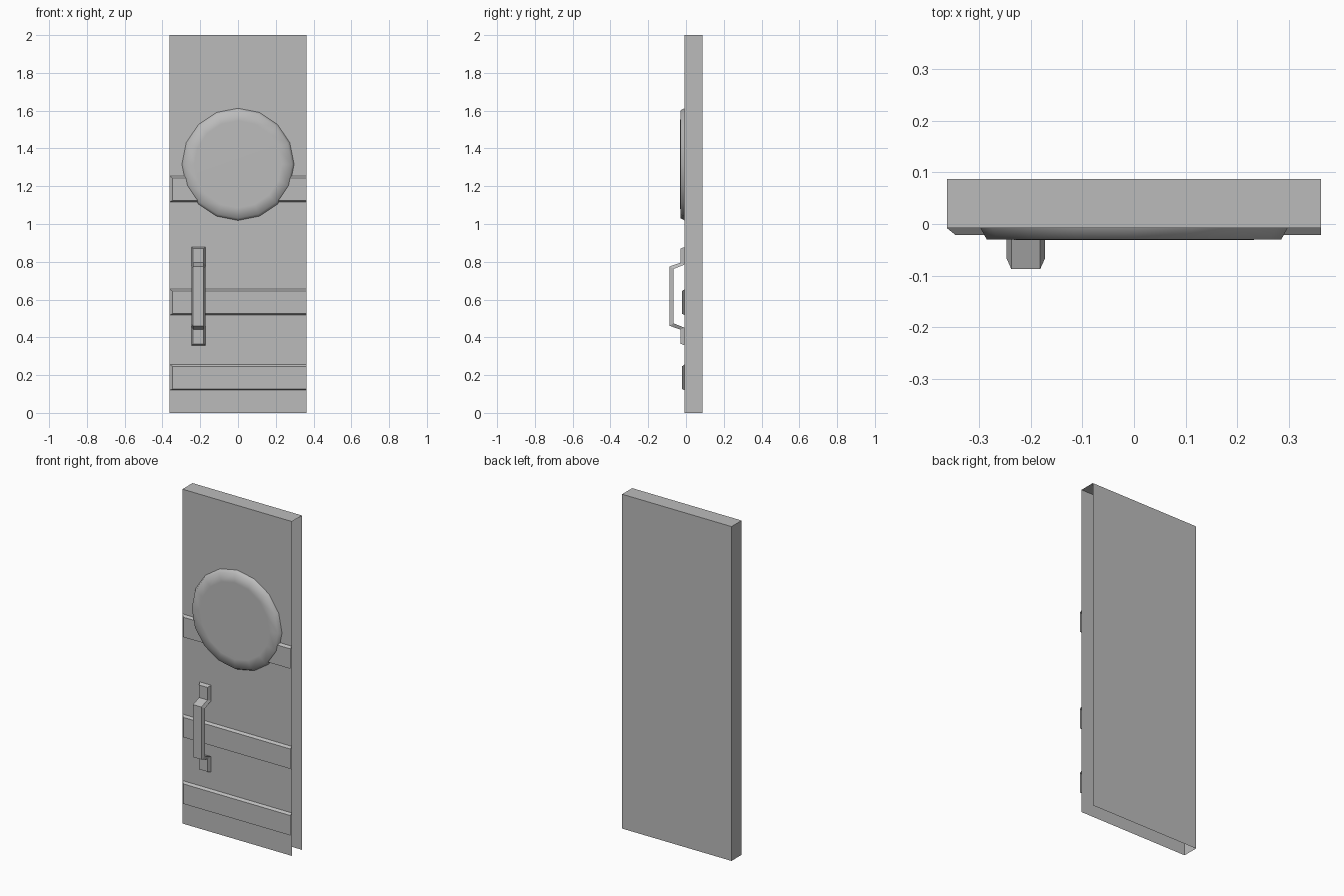
import bpy, bmesh, math
from mathutils import Vector

cube = bpy.data.objects.get("Cube")
if cube:
    bpy.data.objects.remove(cube, do_unlink=True)

GREY = (0.5, 0.5, 0.5, 1.0)
paint = bpy.data.materials.new("plain grey")
paint.use_nodes = True
paint.diffuse_color = GREY
paint.node_tree.nodes["Principled BSDF"].inputs["Base Color"].default_value = GREY

HALF_W = 0.362      # half width of the door
FACE_Y = -0.008     # front surface of the door
BACK_Y = 0.087


def finish(name, bm, smooth=False):
    bm.normal_update()
    mesh = bpy.data.meshes.new(name)
    bm.to_mesh(mesh)
    bm.free()
    mesh.materials.append(paint)
    for p in mesh.polygons:
        p.use_smooth = smooth
    obj = bpy.data.objects.new(name, mesh)
    bpy.context.collection.objects.link(obj)
    return obj


def box(x0, x1, y0, y1, z0, z1):
    bm = bmesh.new()
    bmesh.ops.create_cube(bm, size=1)
    for v in bm.verts:
        v.co = Vector((x1 if v.co.x > 0 else x0,
                       y1 if v.co.y > 0 else y0,
                       z1 if v.co.z > 0 else z0))
    bm.normal_update()
    return bm


def open_sides(bm, directions):
    gone = [f for f in bm.faces
            if any(f.normal.dot(Vector(d)) > 0.99 for d in directions)]
    bmesh.ops.delete(bm, geom=gone, context='FACES')


def loft(bm, rings):
    rows = [[bm.verts.new(p) for p in ring] for ring in rings]
    for a, b in zip(rows, rows[1:]):
        for i in range(len(a)):
            j = (i + 1) % len(a)
            bm.faces.new((a[i], a[j], b[j], b[i]))
    return rows


# Door slab: a shell open underneath and along its left edge
bm = box(-HALF_W, HALF_W, FACE_Y, BACK_Y, 0, 2)
open_sides(bm, [(1, 0, 0), (0, 0, -1)])
finish("door_panel", bm)

# Cross strips: chamfered on top, bottom and right end, open at the left end
for name, z0 in (("lower", 0.12), ("middle", 0.518), ("upper", 1.117)):
    z1 = z0 + 0.137
    bm = box(-HALF_W, HALF_W, -0.021, FACE_Y, z0, z1)
    open_sides(bm, [(1, 0, 0), (0, 1, 0)])
    for v in bm.verts:
        if v.co.y < -0.02:
            if v.co.x < 0:
                v.co.x += 0.016
            v.co.z += 0.007 if v.co.z < z0 + 0.05 else -0.011
    finish(name + "_strip", bm)

# Round plate: a shallow 16-sided disc with a softly shaded rim
SIDES = 16
bm = bmesh.new()
rings = []
for radius, y in ((0.297, FACE_Y), (0.285, -0.03), (0.23, -0.0305)):
    turns = [2 * math.pi * i / SIDES for i in range(SIDES)]
    rings.append([(radius * math.cos(t), y, 1.316 + radius * math.sin(t)) for t in turns])
rows = loft(bm, rings)
bm.faces.new(rows[-1])
bmesh.ops.recalc_face_normals(bm, faces=bm.faces)
if rows[-1][0].link_faces and max(bm.faces, key=lambda f: len(f.verts)).normal.y > 0:
    bmesh.ops.reverse_faces(bm, faces=bm.faces)
finish("round_plate", bm, smooth=True)

# Pull handle: trapezoid section swept through a bracket shape, mirrored in height
CX, MID_Z = -0.2095, 0.618
upper = [(-0.029, 0.252, FACE_Y, 0.26),      # front y, front height, back y, back height
         (-0.029, 0.177, FACE_Y, 0.167),
         (-0.087, 0.157, -0.066, 0.144)]
path = upper + [(fy, -fz, by, -bz) for fy, fz, by, bz in reversed(upper)]
bm = bmesh.new()
rows = loft(bm, [[(CX - 0.0375, by, MID_Z + bz), (CX - 0.028, fy, MID_Z + fz),
                  (CX + 0.028, fy, MID_Z + fz), (CX + 0.0375, by, MID_Z + bz)]
                 for fy, fz, by, bz in path])
bm.faces.new(rows[0])
bm.faces.new(rows[-1])
bmesh.ops.recalc_face_normals(bm, faces=bm.faces)
finish("pull_handle", bm)
